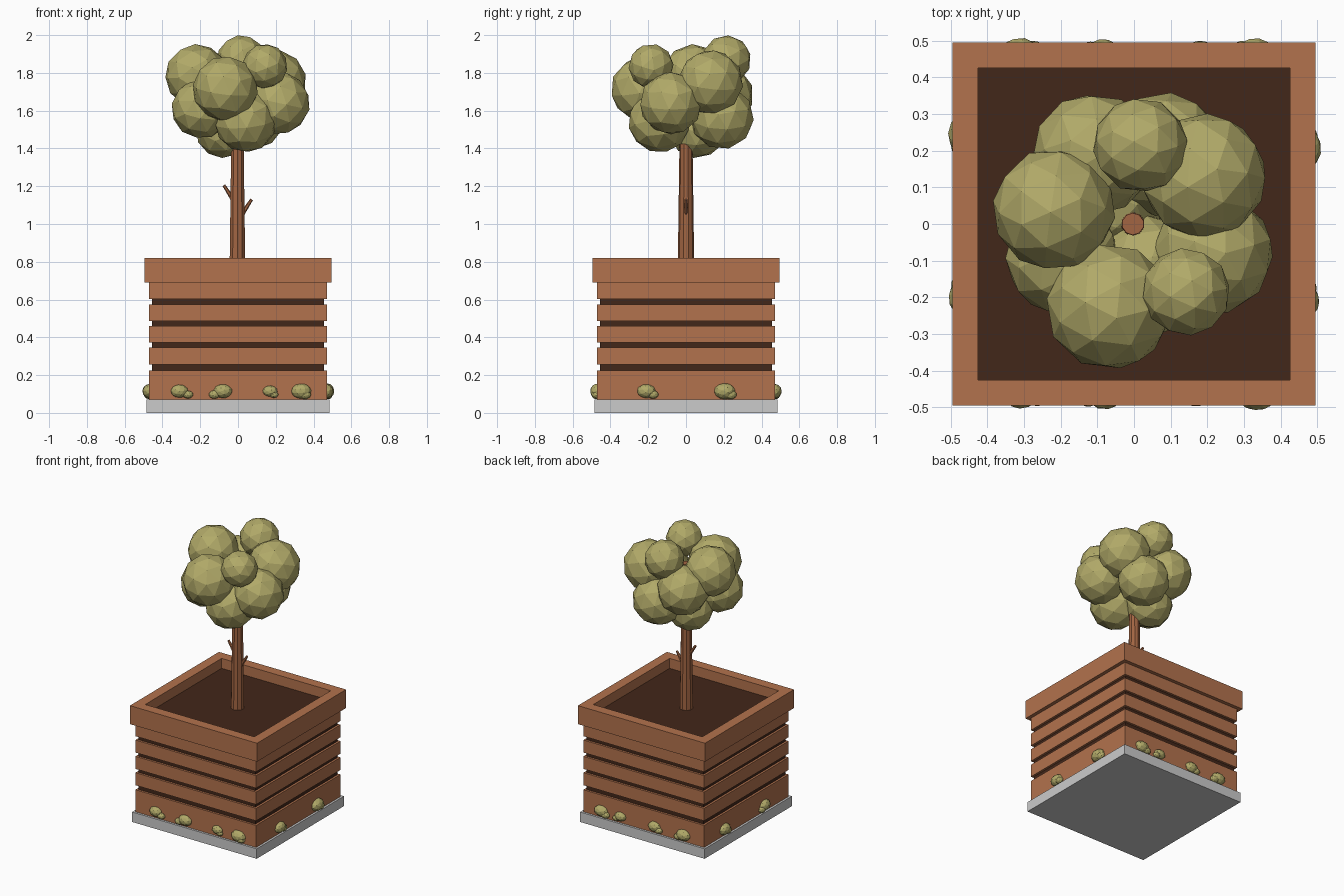
import bpy, bmesh, math, random
from mathutils import Vector, Matrix, Euler

if "Cube" in bpy.data.objects:
    bpy.data.objects.remove(bpy.data.objects["Cube"])

random.seed(4)


def material(name, rgb):
    m = bpy.data.materials.new(name)
    m.diffuse_color = (*rgb, 1)
    m.use_nodes = True
    m.node_tree.nodes["Principled BSDF"].inputs["Base Color"].default_value = m.diffuse_color
    return m


WOOD = material("wood", (0.45, 0.17, 0.075))
BARK = material("bark", (0.36, 0.13, 0.055))
SOIL = material("soil", (0.055, 0.02, 0.01))
LEAF = material("leaf", (0.44, 0.40, 0.14))


def finish(name, bm, mat=None):
    bmesh.ops.recalc_face_normals(bm, faces=bm.faces)
    me = bpy.data.meshes.new(name)
    bm.to_mesh(me)
    bm.free()
    ob = bpy.data.objects.new(name, me)
    bpy.context.collection.objects.link(ob)
    if mat:
        me.materials.append(mat)
    return ob


def box(name, half, z0, z1, mat=None):
    bm = bmesh.new()
    m = Matrix.Translation((0, 0, (z0 + z1) / 2)) @ Matrix.Diagonal((2 * half, 2 * half, z1 - z0, 1))
    bmesh.ops.create_cube(bm, size=1, matrix=m)
    return finish(name, bm, mat)


def frame(name, outer, inner, z0, z1, mat):
    # square ring with a rectangular section
    bm = bmesh.new()
    rings = [[bm.verts.new((sx * h, sy * h, z)) for h, z in
              ((outer, z0), (outer, z1), (inner, z1), (inner, z0))]
             for sx, sy in ((-1, -1), (1, -1), (1, 1), (-1, 1))]
    for i in range(4):
        a, b = rings[i], rings[(i + 1) % 4]
        for j in range(4):
            k = (j + 1) % 4
            bm.faces.new((a[j], b[j], b[k], a[k]))
    return finish(name, bm, mat)


def rod(name, p0, p1, r0, r1, sides, mat):
    p0, p1 = Vector(p0), Vector(p1)
    d = p1 - p0
    bm = bmesh.new()
    m = Matrix.Translation((p0 + p1) / 2) @ d.to_track_quat('Z', 'Y').to_matrix().to_4x4()
    bmesh.ops.create_cone(bm, cap_ends=True, segments=sides, radius1=r0, radius2=r1,
                          depth=d.length, matrix=m)
    return finish(name, bm, mat)


def blob(bm, loc, size):
    # faceted leaf ball, randomly turned
    rot = Euler([random.uniform(0, 6.28) for _ in range(3)]).to_matrix().to_4x4()
    m = Matrix.Translation(loc) @ Matrix.Diagonal((*size, 1)) @ rot
    bmesh.ops.create_icosphere(bm, subdivisions=2, radius=1, matrix=m)


# Planter
box("base_slab", 0.485, 0, 0.07)
box("soil_core", 0.455, 0.07, 0.75, SOIL)
frame("bottom_board", 0.47, 0.45, 0.07, 0.225, WOOD)
for i in range(4):
    z = 0.257 + i * 0.115
    frame(f"slat_{i + 1}", 0.47, 0.45, z, 0.69 if i == 3 else z + 0.088, WOOD)
frame("rim", 0.495, 0.425, 0.69, 0.82, WOOD)

# Trunk and twigs
rod("trunk", (-0.003, 0, 0.74), (-0.003, 0, 1.77), 0.044, 0.03, 10, BARK)
rod("twig_left", (-0.02, 0, 1.12), (-0.075, 0, 1.205), 0.013, 0.008, 6, BARK)
rod("twig_right", (0.02, 0, 1.05), (0.072, 0, 1.13), 0.013, 0.008, 6, BARK)

# Crown: x, y, z, radius
crown = [(-0.218, 0.04, 1.785, 0.168), (0.017, 0.215, 1.87, 0.13), (0.19, 0.13, 1.75, 0.173),
         (0.142, -0.185, 1.835, 0.12), (-0.067, -0.225, 1.715, 0.174), (0.215, -0.08, 1.64, 0.167),
         (-0.11, 0.19, 1.68, 0.168), (0.08, 0.19, 1.565, 0.17), (-0.195, -0.09, 1.61, 0.158),
         (0.04, -0.14, 1.545, 0.167), (-0.075, 0.06, 1.50, 0.152)]
bm = bmesh.new()
for x, y, z, r in crown:
    blob(bm, (x, y, z), (r, r, r))
finish("crown", bm, LEAF)

# Small shrubs along each side: turn from front, position along side, size, companion offset
shrubs = {0: [(-0.31, .047, .045), (-0.08, .05, -.045), (0.17, .04, .02), (0.335, .054, .02)],
          1: [(-0.21, .05, .035), (0.205, .057, .03)],
          2: [(-0.33, .052, .035), (-0.18, .043, -.03), (0.085, .048, .035), (0.31, .053, -.035)],
          3: [(-0.245, .052, .03), (0.2, .05, -.035)]}
bm = bmesh.new()
for side, items in shrubs.items():
    turn = Matrix.Rotation(side * math.pi / 2, 4, 'Z')
    for u, r, off in items:
        for x, d, z, k in ((u, 0.468, 0.115, 1), (u + off, 0.476, 0.097, 0.6)):
            loc = turn @ Vector((x, -d, z))
            w, h = r * k, r * k * 0.75
            blob(bm, loc, (w, h, h) if side % 2 == 0 else (h, w, h))
finish("base_shrubs", bm, LEAF)
